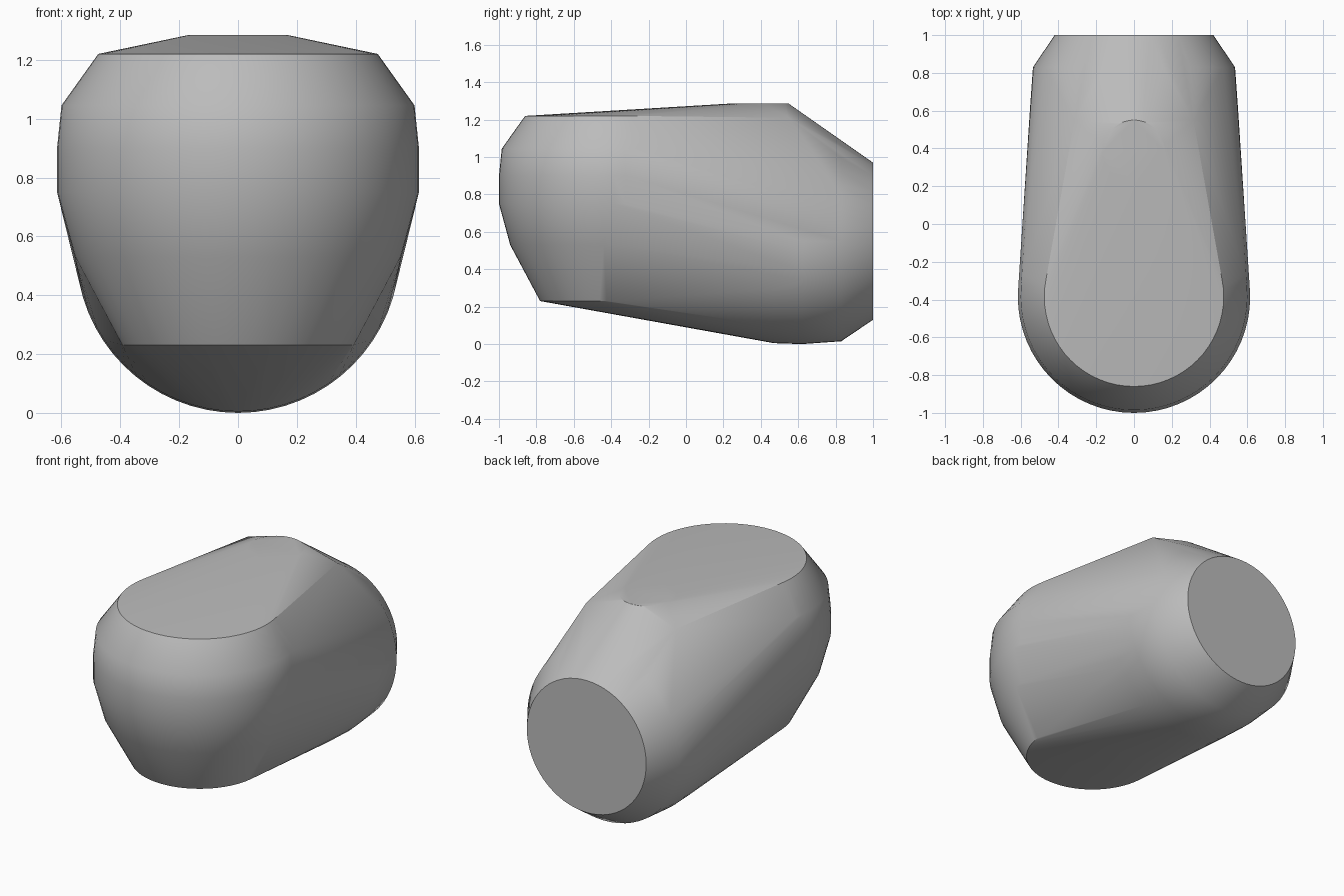
import bpy
import bmesh
import math
from mathutils import Vector

cube = bpy.data.objects.get("Cube")
if cube:
    bpy.data.objects.remove(cube, do_unlink=True)

SEGMENTS = 64


def ring(bm, centre, radius, axis):
    """Add a circle of points around the given axis."""
    for i in range(SEGMENTS):
        a = 2 * math.pi * i / SEGMENTS
        u, v = radius * math.cos(a), radius * math.sin(a)
        offset = Vector((u, v, 0)) if axis == "Z" else Vector((u, 0, v))
        bm.verts.new(Vector(centre) + offset)


grey = bpy.data.materials.new("plain_grey")
grey.use_nodes = True
colour = (0.5, 0.5, 0.5, 1)
grey.diffuse_color = colour
grey.node_tree.nodes["Principled BSDF"].inputs["Base Color"].default_value = colour

bm = bmesh.new()

# Rounded front end: stacked level rings (height, radius)
for z, r in [(0.23, 0.395), (0.53, 0.555), (0.75, 0.615), (0.9, 0.615),
             (1.045, 0.60), (1.22, 0.475)]:
    ring(bm, (0, -0.385, z), r, "Z")

# Tapered back end: upright rings (depth, radius)
for y, r in [(0.47, 0.545), (0.62, 0.55), (0.83, 0.535), (1.0, 0.42)]:
    ring(bm, (0, y, 0.55), r, "Y")

# Raised crown and the shoulder corners beside it
ring(bm, (0, 0.385, 1.285), 0.165, "Z")
for side in (-1, 1):
    bm.verts.new((side * 0.315, 0.55, 1.21))

# Wrap one taut skin round all the rings
hull = bmesh.ops.convex_hull(bm, input=bm.verts[:], use_existing_faces=False)
loose = [v for v in bm.verts if not v.link_faces]
bmesh.ops.delete(bm, geom=loose, context="VERTS")
bmesh.ops.dissolve_limit(bm, angle_limit=math.radians(0.2),
                         verts=bm.verts[:], edges=bm.edges[:])
bmesh.ops.recalc_face_normals(bm, faces=bm.faces[:])

mesh = bpy.data.meshes.new("rounded_body")
bm.to_mesh(mesh)
bm.free()
mesh.materials.append(grey)
body = bpy.data.objects.new("rounded_body", mesh)
bpy.context.collection.objects.link(body)

# Smooth sides with crisp rims
bpy.ops.object.select_all(action="DESELECT")
body.select_set(True)
bpy.context.view_layer.objects.active = body
bpy.ops.object.shade_smooth_by_angle(angle=math.radians(30))
